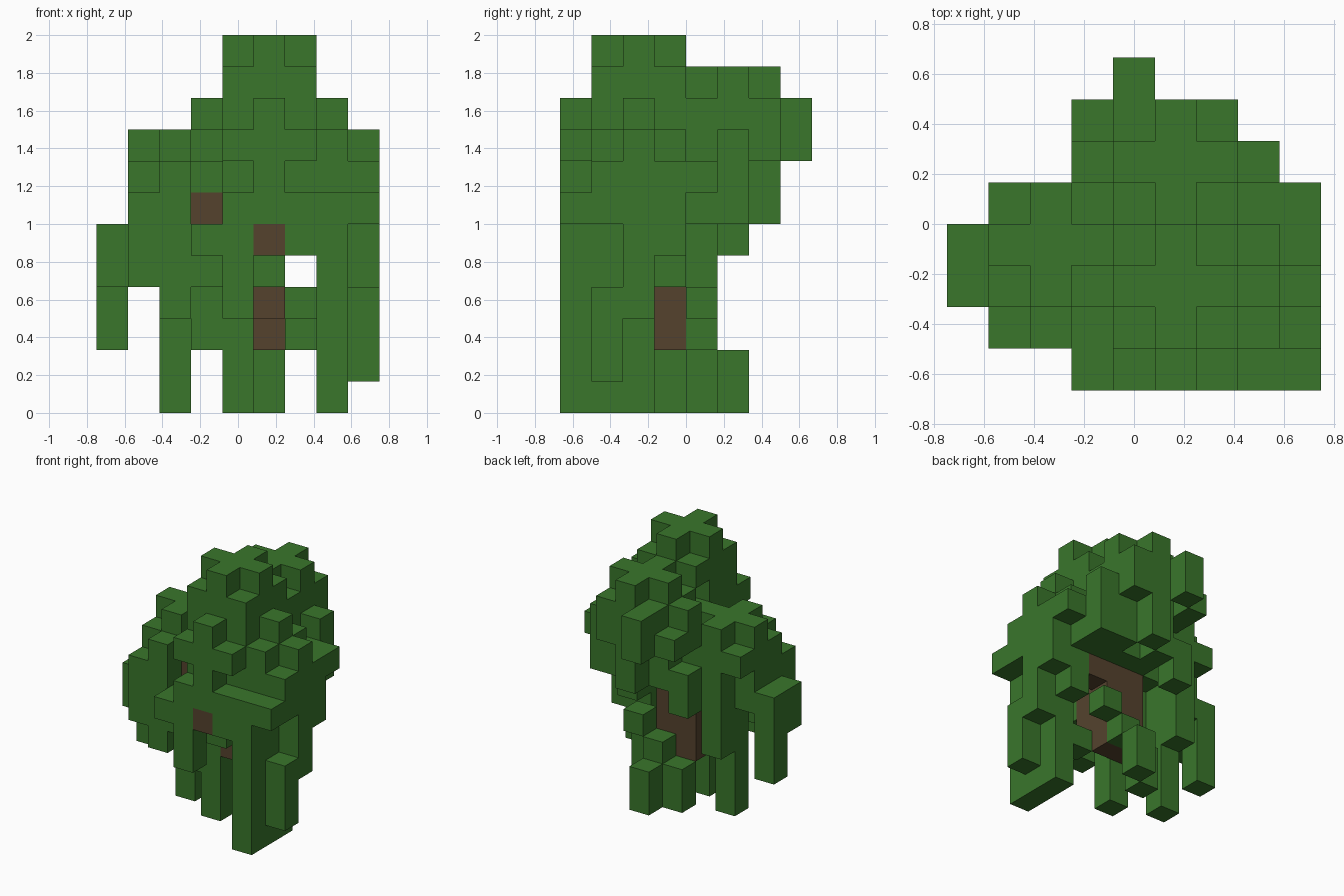
import bpy
import bmesh
from itertools import product
from mathutils import Vector

CELL = 1 / 6
CENTRE = Vector((4.5, 4, 0))

old_cube = bpy.data.objects.get("Cube")
if old_cube:
    bpy.data.objects.remove(old_cube, do_unlink=True)


def make_material(name, colour):
    material = bpy.data.materials.new(name)
    material.use_nodes = True
    material.diffuse_color = (*colour, 1)
    shader = material.node_tree.nodes["Principled BSDF"]
    shader.inputs["Base Color"].default_value = (*colour, 1)
    return material


def box(columns, rows, levels):
    """All grid cells in a block of inclusive ranges."""
    spans = [range(low, high + 1) for low, high in (columns, rows, levels)]
    return set(product(*spans))


def clump(column, row, level):
    """A three-cell block of leaves without its eight corners."""
    return {
        (column + dx, row + dy, level + dz)
        for dx, dy, dz in product((-1, 0, 1), repeat=3)
        if abs(dx) + abs(dy) + abs(dz) < 3
    }


def strand(column, row, bottom, top):
    """An upright run of cells, one cell wide."""
    return box((column, column), (row, row), (bottom, top))


def build_part(name, cells, neighbours, material):
    """Skin a set of cells, leaving out faces hidden between cells."""
    mesh = bpy.data.meshes.new(name)
    bm = bmesh.new()
    corners = {}

    def corner(position):
        key = tuple(round(value) for value in position)
        if key not in corners:
            corners[key] = bm.verts.new((Vector(key) - CENTRE) * CELL)
        return corners[key]

    for cell in sorted(cells):
        origin = Vector(cell)
        for axis in range(3):
            along, across = Vector(), Vector()
            along[(axis + 1) % 3] = 1
            across[(axis + 2) % 3] = 1
            for side in (-1, 1):
                normal = Vector()
                normal[axis] = side
                if tuple(int(value) for value in origin + normal) in neighbours:
                    continue
                start = origin + normal if side > 0 else origin
                loop = [start, start + along, start + along + across, start + across]
                if side < 0:
                    loop.reverse()
                bm.faces.new([corner(position) for position in loop])
    bm.to_mesh(mesh)
    bm.free()
    mesh.materials.append(material)
    part = bpy.data.objects.new(name, mesh)
    bpy.context.collection.objects.link(part)
    return part


leaf_green = make_material("leaf green", (0.041, 0.180, 0.024))
bark_brown = make_material("bark brown", (0.090, 0.055, 0.027))

# Trunk with branches towards the front, left and right
wood = strand(5, 3, 2, 9) | strand(4, 3, 2, 6) | strand(5, 2, 3, 5)
wood |= box((5, 5), (0, 1), (5, 5))
wood |= {(6, 3, 5), (4, 2, 6), (3, 2, 6)}

# Rounded leaf clumps at the branch ends
clump_centres = {
    "crown": (5, 2, 10),
    "back": (5, 5, 9),
    "front upper": (5, 1, 8),
    "left upper": (6, 2, 8),
    "left outer": (7, 2, 7),
    "left front": (7, 1, 6),
    "left back": (6, 4, 7),
    "front lower": (4, 1, 5),
    "right back": (2, 3, 7),
    "right front": (2, 2, 6),
}
leaves = box((4, 5), (2, 4), (6, 8))
for centre in clump_centres.values():
    leaves |= clump(*centre)

# Gaps in the clumps
leaves -= {(7, 0, 7), (8, 1, 5), (7, 4, 8), (3, 1, 6)}

# Hanging strands: column, row, lowest level, highest level
left_strands = [
    (7, 0, 0, 5), (7, 1, 0, 5), (7, 2, 0, 6), (8, 1, 1, 3),
    (8, 2, 3, 6), (8, 3, 5, 7), (8, 4, 7, 7), (7, 5, 6, 8),
    (7, 3, 4, 6), (6, 2, 2, 2), (6, 0, 5, 5),
]
right_strands = [
    (0, 2, 4, 5), (0, 3, 2, 5), (1, 1, 4, 5), (1, 2, 4, 5), (1, 3, 5, 5),
    (2, 1, 3, 5), (2, 3, 0, 6), (2, 4, 3, 6), (3, 2, 2, 4),
]
middle_strands = [
    (4, 0, 3, 4), (5, 0, 6, 6), (4, 2, 0, 4), (4, 4, 0, 1),
    (5, 5, 0, 1), (5, 4, 2, 2), (6, 4, 3, 3),
]
back_strands = [
    (4, 7, 8, 9), (3, 6, 8, 8), (3, 5, 8, 9), (3, 5, 5, 6), (5, 6, 6, 7),
    (4, 5, 6, 7), (6, 6, 8, 8),
]
for run in left_strands + right_strands + middle_strands + back_strands:
    leaves |= strand(*run)
leaves -= wood

everything = leaves | wood
build_part("trunk_and_branches", wood, everything, bark_brown)
build_part("leaf_canopy", leaves, everything, leaf_green)
